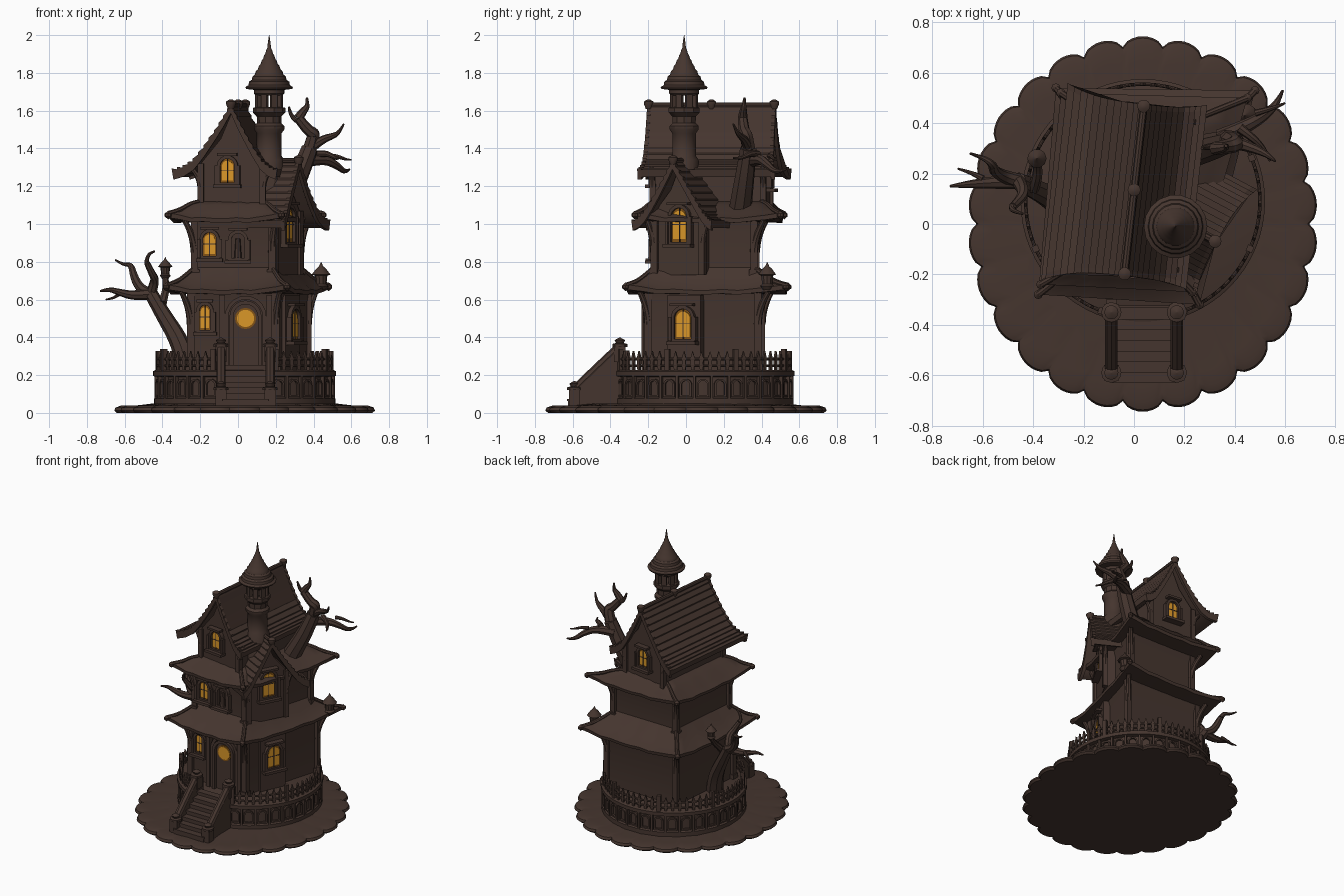
import bpy, bmesh
from math import sin, cos, pi, radians
from mathutils import Vector, Matrix
if "Cube" in bpy.data.objects:
    bpy.data.objects.remove(bpy.data.objects["Cube"])
def material(name, rgb):
    m = bpy.data.materials.new(name)
    m.use_nodes = True
    m.diffuse_color = (*rgb, 1)
    m.node_tree.nodes["Principled BSDF"].inputs["Base Color"].default_value = (*rgb, 1)
    return m
BROWN = material("dark brown wood", (.06, .036, .028))
AMBER = material("glowing amber", (.7, .31, .022))
DIM = material("dim amber", (.22, .085, .008))
def add(name, mesh, mat, loc=(0, 0, 0), rot=0):
    mesh.materials.append(mat)
    mesh.shade_smooth()
    mesh.set_sharp_from_angle(angle=radians(35))
    ob = bpy.data.objects.new(name, mesh)
    ob.location, ob.rotation_euler.z = loc, rot
    bpy.context.collection.objects.link(ob)
def loft(name, rings, mat=BROWN, loc=(0, 0, 0), rot=0, caps=True):
    bm = bmesh.new()
    loops = [[bm.verts.new(p) for p in r] for r in rings]
    for a, b in zip(loops, loops[1:]):
        for i in range(len(a)):
            bm.faces.new((a[i - 1], a[i], b[i], b[i - 1]))
    for cap in (loops[0], loops[-1]) if caps else ():
        bm.faces.new(cap)
    bmesh.ops.recalc_face_normals(bm, faces=bm.faces)
    mesh = bpy.data.meshes.new(name)
    bm.to_mesh(mesh)
    bm.free()
    add(name, mesh, mat, loc, rot)
def prism(name, outline, y0, y1, mat=BROWN, loc=(0, 0, 0), rot=0):
    loft(name, [[(x, y, z) for x, z in outline] for y in (y0, y1)], mat, loc, rot)
def block(name, w, d, h, loc, rot=0):
    prism(name, [(-w/2, 0), (w/2, 0), (w/2, h), (-w/2, h)], -d/2, d/2, BROWN, loc, rot)
def lathe(name, prof, loc, seg=16):
    turn = [2*pi*i/seg for i in range(seg)]
    loft(name, [[(max(r, .001)*cos(a), max(r, .001)*sin(a), z) for a in turn] for r, z in prof], BROWN, loc)
def tube(name, pts, r0, r1):
    cu = bpy.data.curves.new(name, 'CURVE')
    cu.dimensions, cu.bevel_depth, cu.bevel_resolution, cu.use_fill_caps = '3D', 1, 2, True
    sp = cu.splines.new('NURBS')
    sp.points.add(len(pts) - 1)
    for i, p in enumerate(pts):
        sp.points[i].co = (*p, 1)
        sp.points[i].radius = r0 + (r1 - r0) * i / (len(pts) - 1)
    sp.order_u, sp.use_endpoint_u, sp.resolution_u = 3, True, 5
    tmp = bpy.data.objects.new(name, cu)
    add(name, bpy.data.meshes.new_from_object(tmp), BROWN)
    bpy.data.objects.remove(tmp)
def frame(loc, deg):
    return Matrix.Translation(loc) @ Matrix.Rotation(radians(deg), 4, 'Z')
# arched windows and niches, all facing local -y
def arch(w, h, y, z0=0):
    curve = [(-w/2*cos(pi*i/10), y, z0 + h - w/2 + w/2*sin(pi*i/10)) for i in range(11)]
    return [(-w/2, y, z0), *curve, (w/2, y, z0)]
def arch_frame(name, w, h, b, d, loc, rot):
    inner, outer = (w, h, 0), (w + 2*b, h + 2*b, -b)
    sections = ((inner, .01), (inner, -d), (outer, -d), (outer, .01))
    loft(name, [arch(q[0], q[1], y, q[2]) for q, y in sections], BROWN, loc, rot, False)
def window(name, w, h, loc, deg, lit=True):
    rot, at = radians(deg), frame(loc, deg)
    arch_frame(name + "_frame", w, h, .018, .02, loc, rot)
    block(name + "_sill", w + .07, .05, .018, at @ Vector((0, -.02, -.03)), rot)
    block(name + "_hood", w + .03, .04, .015, at @ Vector((0, -.02, h + .015)), rot)
    for s in (-1, 1):
        block(name + "_jamb", .016, .03, h * .8, at @ Vector((s * (w/2 + .022), -.012, -.01)), rot)
    if lit:
        loft(name + "_pane", [arch(w, h, y) for y in (.005, -.004)], DIM, loc, rot)
        loft(name + "_glow", [arch(w*.8, h*.84, y, h*.08) for y in (-.003, -.009)], AMBER, loc, rot)
        block(name + "_mullion", .004, .008, h, at @ Vector((0, -.008, 0)), rot)
        block(name + "_transom", w, .008, .004, at @ Vector((0, -.008, h*.5)), rot)
    else:
        tube(name + "_ornament", [at @ Vector((0, -.01, h * k)) for k in (0, .4, .8)], .02, .012)
# scalloped ground plate
def scallop(k, z):
    rim = [(2*pi*i/208, k * (.95 + .05 * abs(sin(pi*i/8))**.6)) for i in range(208)]
    return [(.035 + .695*r*cos(a), .745*r*sin(a), z) for a, r in rim]
loft("ground_plate", [scallop(*s) for s in ((.98, 0), (1, .012), (.99, .028), (.95, .038), (.87, .036), (.7, .05))])
# round terrace with niches and picket fence
around = lambda a, r, z: Vector((.035 + r*sin(a), .09 - r*cos(a), z))
lathe("terrace", [(.48, .03), (.48, .075), (.46, .085), (.46, .19), (.485, .195), (.485, .22), (.47, .228)],
      (.035, .09, 0), 64)
for a in (2*pi*i/32 for i in range(2, 31)):
    arch_frame("terrace_niche", .045, .075, .01, .014, around(a, .46, .095), a)
    block("terrace_pier", .014, .03, .12, around(a + pi/32, .465, .075), a + pi/32)
for i in range(57):
    a = .36 + (2*pi - .72) * i / 56
    prism("picket", [(-.008, 0), (.008, 0), (.011, .07), (0, .105), (-.011, .07)], -.006, .006, BROWN,
          around(a, .465, .222), a)
    if i % 8 == 0:
        block("fence_post", .026, .026, .115, around(a, .465, .222), a)
for z in (.25, .285):
    tube("fence_rail", [around(.36 + (2*pi - .72)*i/60, .465, z) for i in range(61)], .007, .007)
# stairs with solid side walls and capped posts
for i in range(7):
    block("step", .24, .05, .035 + i*.03, (.04, -.6 + i*.042, .03))
    block("step_nosing", .25, .05, .012, (.04, -.606 + i*.042, .062 + i*.03))
slope = [(-.62, .02), (-.62, .08), (-.57, .14), (-.37, .33), (-.3, .33), (-.3, .02)]
for x in (-.09, .17):
    loft("stair_wall", [[(x + s, y, z) for y, z in slope] for s in (-.022, .022)])
    tube("stair_handrail", [(x, -.6, .11), (x, -.5, .21), (x, -.36, .34)], .025, .025)
    for y, z in ((-.59, .04), (-.35, .27)):
        block("stair_post", .06, .06, .09, (x, y, z))
        lathe("stair_post_cap", [(.04, .08), (.04, .095), (.02, .1), (.028, .115), (0, .13)], (x, y, z), 12)
# two storeys: walls, corner posts, brackets and flared skirt roofs
FL1 = [(-.25, -.18), (.2, -.2), (.37, .38), (-.2, .4)]
FL2 = [(-.23, -.16), (.18, -.17), (.33, .36), (-.18, .37)]
FL3 = [(-.2, -.14), (.13, -.16), (.2, .4), (-.14, .42)]
EAVE1 = [(-.38, -.28), (.26, -.32), (.48, .53), (-.31, .54)]
EAVE2 = [(-.37, -.24), (.23, -.27), (.45, .5), (-.29, .52)]
def mix(a, b, t):
    return [tuple(Vector(p).lerp(Vector(q), t)) for p, q in zip(a, b)]
def quad_ring(quad, z, lift=0, n=10):
    sides = [(Vector(quad[i - 1]).lerp(Vector(quad[i]), k/n), k) for i in range(4) for k in range(n)]
    return [(p.x, p.y, z + lift * abs(2*k/n - 1)**3 + .004*sin(k*2.4)*(lift > 0)) for p, k in sides]
def storey(name, wall, z0, eave, ze, upper, zt):
    loft(name + "_walls", [quad_ring(wall, z0), quad_ring(wall, ze - .06), quad_ring(mix(wall, eave, .2), ze + .02)])
    loft(name + "_skirt_roof", [quad_ring(wall, ze - .01), quad_ring(mix(wall, eave, .97), ze - .012, .025),
                                quad_ring(eave, ze + .01, .03), quad_ring(mix(eave, upper, .3), ze + .035, .012),
                                quad_ring(mix(eave, upper, .65), ze + .08, .004), quad_ring(upper, zt)])
    for w, e, u in zip(wall, eave, upper):
        block(name + "_corner_post", .038, .038, ze - z0, (*w, z0))
        block(name + "_post_foot", .052, .052, .04, (*w, z0))
        out = lambda a, b, t, z: (*mix([a], [b], t)[0], ze + z)
        tube(name + "_bracket", [out(w, e, 0, -.17), out(w, e, .04, -.08), out(w, e, .38, 0)], .022, .014)
        tube(name + "_hip", [out(e, u, 0, .035), out(e, u, .35, .05), out(e, u, .7, .09), (*u, zt)], .014, .012)
        lathe(name + "_eave_knob", [(0, -.015), (.018, 0), (.018, .015), (0, .03)], (*e, ze + .02), 8)
storey("ground_floor", FL1, .22, EAVE1, .64, FL2, .77)
storey("middle_floor", FL2, .72, EAVE2, 1.02, FL3, 1.12)
# stepped gable roofs with verge boards, over gabled walls
CURVE = [(0, 1), (.13, .8), (.29, .58), (.47, .35), (.65, .15), (.82, .05), (1, 0)]
def roof_outline(wl, wr, z0, z1, bow, step, thick):
    top, low = {-1: [], 1: []}, {-1: [], 1: []}
    for side, w in ((-1, wl), (1, wr)):
        for i in range(13):
            t, f = Vector(CURVE[i // 2]).lerp(Vector(CURVE[(i + 1) // 2]), .5)
            x, z = side * w * (t + (1 - f - t)*bow), z0 + (z1 - z0) * f
            top[side] += [(x, z + step)] * (i > 0) + [(x, z)] * (i < 12)
            low[side].append((x * .97, z - thick))
    return top[-1][::-1] + top[1][1:] + low[1][::-1] + low[-1][1:]
def gable_roof(name, wl, wr, z0, z1, bow, v0, v1, loc, deg):
    for part, a, b, s, th in (("_shingles", v0, v1, .008, .03), ("_verge", v0 - .008, v0 + .012, .014, .045),
                              ("_back_verge", v1 - .012, v1 + .008, .014, .045)):
        o = roof_outline(wl, wr, z0, z1, bow, s, th)
        ends = [[(x, v * (1 + .14 * abs(x/wl)**3), z) for x, z in o] for v in (a, b)]
        loft(name + part, ends, BROWN, loc, radians(deg))
    ridge = [frame(loc, deg) @ Vector((0, v, z1)) for v in (v0, (v0 + v1)/2, v1)]
    tube(name + "_ridge", ridge, .014, .014)
    for p in ridge:
        lathe(name + "_ridge_knob", [(.016, -.02), (.026, .005), (.026, .018), (.01, .028)], p, 10)
def gable_walls(name, hw, z0, z1, z2, v0, v1, loc, deg):
    at, h, mid = frame(loc, deg), z1 - z0, z1 + (z2 - z1)*.48
    prism(name, [(-hw, z0), (hw, z0), (hw, z1), (hw*.36, mid), (0, z2), (-hw*.36, mid), (-hw, z1)],
          v0, v1, BROWN, loc, radians(deg))
    for u, v in ((s * hw, v) for s in (-1, 1) for v in (v0, v1)):
        block(name + "_post", .032, .032, h, at @ Vector((u, v, z0)), radians(deg))
        arm = [at @ Vector((u*k, v, z0 + h*f)) for k, f in ((1, .5), (1.06, .75), (1.3, .9))]
        tube(name + "_bracket", arm, .018, .012)
MAIN, SIDE = (0, .13, 0), (.136, .03, 0)
gable_roof("main_roof", .31, .25, 1.28, 1.63, 0, -.33, .34, MAIN, -6.5)
gable_walls("top_floor_walls", .165, 1.07, 1.32, 1.59, -.29, .3, MAIN, -6.5)
gable_roof("side_gable_roof", .23, .26, 1.01, 1.335, .35, -.21, .06, SIDE, 62)
gable_walls("side_gable_walls", .14, .73, 1.07, 1.3, -.14, .02, SIDE, 62)
block("ground_bay", .19, .12, .4, frame((.29, -.01, .225), 66) @ Vector((0, .06, 0)), radians(66))
# windows and door
window("top_front_window", .075, .125, (-.055, -.165, 1.22), -6.5)
window("top_back_window", .075, .125, (.035, .434, 1.2), 173.5)
window("middle_front_window", .07, .125, (-.15, -.168, .83), -2)
window("middle_niche", .07, .13, (0, -.17, .82), -2, False)
window("side_gable_window", .095, .18, (.264, -.03, .905), 62)
window("ground_side_window", .1, .16, (.292, -.011, .39), 66)
window("ground_front_window", .055, .13, (-.175, -.186, .44), -2)
loft("door_leaf", [arch(.14, .36, y) for y in (.01, -.012)], BROWN, (.04, -.2, .225))
for w, h, d in ((.13, .35, .035), (.18, .375, .02)):
    arch_frame("door_surround", w, h, .02, d, (.04, -.2, .225), 0)
for r, mat, y in ((.056, DIM, -.216), (.046, AMBER, -.22)):
    prism("door_light", [(r*cos(pi*i/8), r*sin(pi*i/8)) for i in range(16)], 0, .006, mat, (.04, y, .5))
for x in (-.085, .165):
    block("door_pillar", .03, .035, .4, (x, -.21, .225))
# open turret with a stepped spire
TUR = Vector((.165, -.01, 0))
lathe("turret_shaft", [(.08, 1.1), (.08, 1.34), (.066, 1.36), (.066, 1.48), (.08, 1.5), (.08, 1.52), (.064, 1.535),
                       (.066, 1.57), (.086, 1.59), (.086, 1.615), (.06, 1.62)], TUR, 10)
for a in (2*pi*(i + .5)/8 for i in range(8)):
    block("turret_post", .032, .024, .11, TUR + Vector((.062*cos(a), .062*sin(a), 1.61)), a + pi/2)
spire = [(.07, 1.68), (.08, 1.69), (.08, 1.71), (.122, 1.715)]
for t in (i / 8 for i in range(8)):
    r = .118 * (1 - t)**1.35 + .004
    spire += [(r + .004, 1.725 + .225*t), (r*.9, 1.735 + .225*t)]
lathe("turret_spire", spire + [(.007, 1.96), (0, 2)], TUR, 18)
# bare trees: each bough bends sideways between its ends
def boughs(name, parts):
    for a, b, r0, r1, bend in parts:
        path = [Vector(a).lerp(Vector(b), t) + bend * Vector((sin(pi*t), 0, sin(2*pi*t)/2)) for t in (0, .25, .5, .75, 1)]
        tube(name, path, r0, r1)
FORK, KNEE = (.38, .33, 1.4), (-.46, .17, .63)
boughs("upper_tree", [((.2, .28, 1.02), FORK, .065, .045, .01), (FORK, (.32, .3, 1.56), .038, .026, .05),
                      ((.32, .3, 1.56), (.365, .31, 1.67), .026, .006, .02), (FORK, (.56, .25, 1.53), .028, .005, .03),
                      ((.34, .34, 1.33), (.59, .53, 1.29), .036, .005, .06), ((.48, .44, 1.36), (.6, .48, 1.34), .014, .004, .01),
                      ((.33, .31, 1.54), (.27, .3, 1.62), .016, .005, -.02), ((.42, .38, 1.37), (.54, .25, 1.35), .02, .005, .02)])
boughs("lower_tree", [((-.26, .04, .2), KNEE, .06, .036, .03), (KNEE, (-.73, .15, .645), .032, .005, -.03),
                      (KNEE, (-.56, .23, .76), .03, .018, -.03), ((-.56, .23, .76), (-.65, .28, .81), .018, .005, .02),
                      (KNEE, (-.48, .07, .79), .028, .016, .03), ((-.48, .07, .79), (-.44, .04, .855), .016, .005, -.02),
                      ((-.6, .18, .64), (-.7, .22, .6), .014, .004, .01), ((-.4, .14, .58), (-.385, .26, .72), .024, .016, .01)])
# small roofed lanterns
for loc, k in (((-.385, .26, .71), .85), ((.44, .43, .65), 1.1)):
    body = ((.02, 0), (.034, .02), (.026, .03), (.03, .07), (.045, .075), (.026, .1), (.01, .115), (0, .135))
    lathe("lantern", [(r*k, z*k) for r, z in body], loc, 10)
